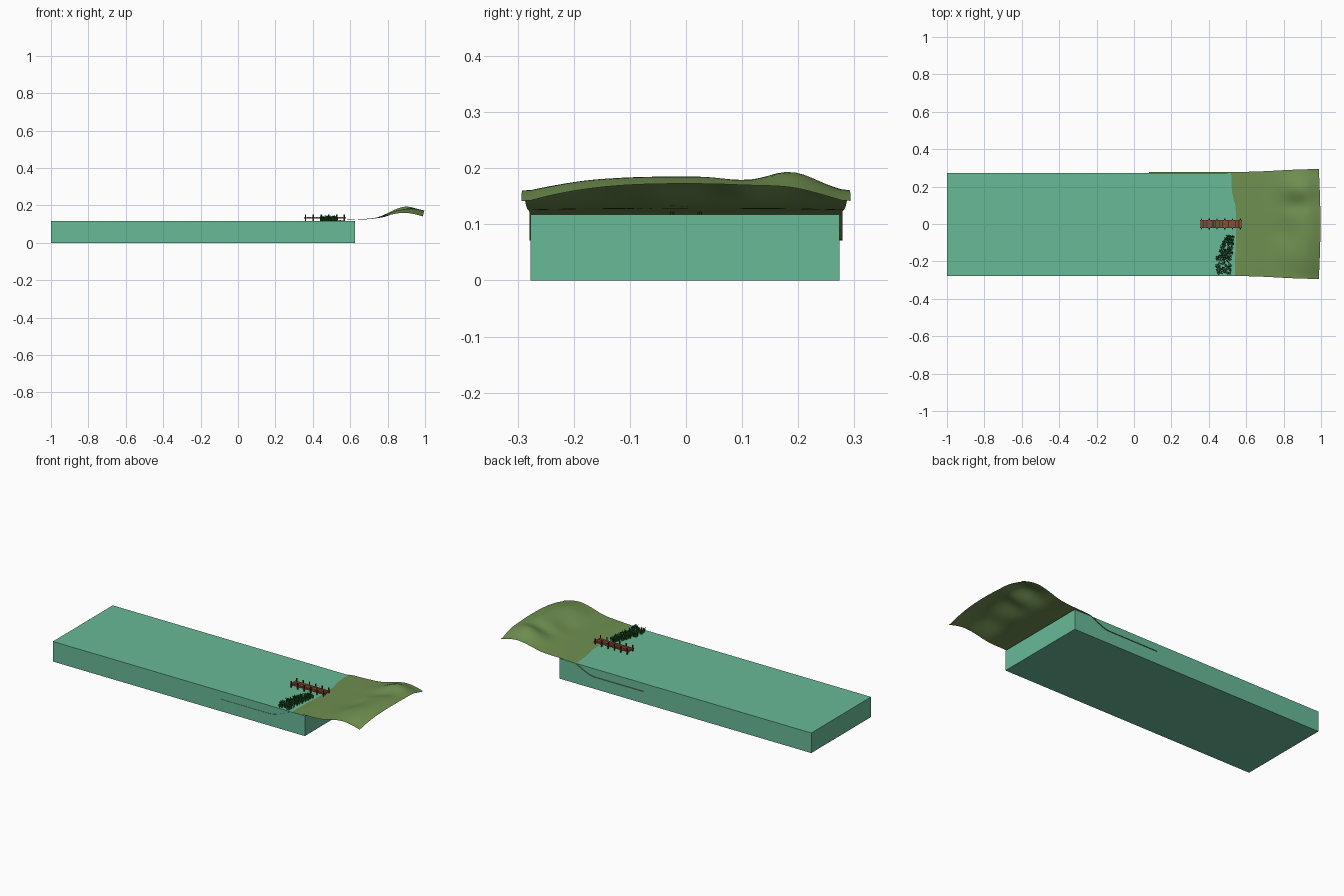
import bpy, bmesh, math, random
from mathutils import Vector, Matrix

if "Cube" in bpy.data.objects:
    bpy.data.objects.remove(bpy.data.objects["Cube"])

random.seed(4)

def material(name, rgb):
    m = bpy.data.materials.new(name)
    m.diffuse_color = (*rgb, 1)
    m.use_nodes = True
    m.node_tree.nodes["Principled BSDF"].inputs["Base Color"].default_value = m.diffuse_color
    return m

WATER = material("water_green", (0.14, 0.49, 0.31))
GRASS = material("grass_green", (0.16, 0.275, 0.08))
WOOD = material("red_wood", (0.27, 0.075, 0.035))
DARK = material("dark_wood", (0.06, 0.022, 0.014))
REED = material("reed_green", (0.025, 0.14, 0.02))

def finish(name, bm, mat):
    me = bpy.data.meshes.new(name)
    bm.to_mesh(me)
    bm.free()
    me.materials.append(mat)
    ob = bpy.data.objects.new(name, me)
    bpy.context.collection.objects.link(ob)
    return ob

def box(bm, lo, hi):
    c = [(a + b) / 2 for a, b in zip(lo, hi)]
    s = [b - a for a, b in zip(lo, hi)]
    bmesh.ops.create_cube(bm, size=1, matrix=Matrix.Translation(c) @ Matrix.Diagonal((*s, 1)))

def curve(points, x):
    # smooth interpolation through (x, value) points
    if x <= points[0][0]:
        return points[0][1]
    for (x0, v0), (x1, v1) in zip(points, points[1:]):
        if x <= x1:
            return v0 + (v1 - v0) * (x - x0) / (x1 - x0)
    return points[-1][1]

def soft(points, x, r=0.02):
    return sum(curve(points, x + r * k / 2) for k in (-2, -1, 0, 1, 2)) / 5

# water block
bm = bmesh.new()
box(bm, (-1, -0.277, 0), (0.625, 0.274, 0.117))
finish("water", bm, WATER)

# terrain sheet: lake bed, beach and hills
MIDDLE = [(0.08, .071), (.42, .071), (.48, .092), (.53, .117), (.56, .122), (.7, .129),
          (.75, .136), (.8, .154), (.86, .176), (.91, .187), (.95, .183), (1, .169)]
EDGE = [(0.08, .071), (.42, .071), (.48, .092), (.53, .117), (.56, .121), (.7, .126),
        (.75, .132), (.8, .146), (.86, .159), (.9, .161), (.95, .153), (1, .138)]
SHORE = [(-.28, 0), (-.15, .004), (-.05, .01), (0, .012), (.1, .005), (.17, -.015), (.28, -.02)]

def bump(x, y, cx, cy, rx, ry, h):
    return h * math.exp(-((x - cx) / rx) ** 2 - ((y - cy) / ry) ** 2)

def height(x, y):
    near_shore = max(0, 1 - abs(x - 0.53) / 0.15)
    xs = x - soft(SHORE, y) * near_shore
    t = min(1, abs(y) / 0.28) ** 2.6
    z = soft(MIDDLE, xs) * (1 - t) + soft(EDGE, xs) * t
    z += bump(x, y, .88, .19, .09, .055, .019)
    z += bump(x, y, .86, .10, .07, .045, -.013)
    z += bump(x, y, .80, -.04, .06, .07, -.009)
    z += bump(x, y, .83, -.17, .06, .07, .006)
    return z

NX, NY = 64, 36
bm = bmesh.new()
rows = []
for i in range(NX + 1):
    x = 0.08 + 0.91 * i / NX
    f = min(1, max(0, (x - .58) / .38))
    f = f * f * (3 - 2 * f)
    row = []
    for j in range(NY + 1):
        v = -1 + 2 * j / NY
        y = v * (0.279 + 0.014 * f)
        xe = x + 0.007 * f * math.cos(v * 1.8)
        row.append(bm.verts.new((xe, y, height(x, y))))
    rows.append(row)
for a, b in zip(rows, rows[1:]):
    for j in range(NY):
        bm.faces.new((a[j], b[j], b[j + 1], a[j + 1])).smooth = True
finish("terrain", bm, GRASS)

# dock deck planks
bm = bmesh.new()
N = 18
for i in range(N):
    x = 0.356 + i * 0.0122
    box(bm, (x, -0.021, 0.133), (x + 0.0105, 0.021, 0.138))
finish("dock_planks", bm, WOOD)

# dock side beams and cross bars
bm = bmesh.new()
for s in (-1, 1):
    box(bm, (0.354, s * 0.019 - 0.0025, 0.129), (0.577, s * 0.019 + 0.0025, 0.1345))
posts = [0.361 + 0.0415 * i for i in range(6)]
for x in posts:
    box(bm, (x - 0.003, -0.03, 0.1285), (x + 0.003, 0.03, 0.1335))
finish("dock_beams", bm, WOOD)

# dock posts
bm = bmesh.new()
for x in posts:
    for s in (-1, 1):
        bmesh.ops.create_cone(bm, cap_ends=True, segments=8, radius1=0.0038, radius2=0.0038,
                              depth=0.075, matrix=Matrix.Translation((x, s * 0.0245, 0.1145)))
finish("dock_posts", bm, DARK)

# reed tufts along the shore
bm = bmesh.new()
for n in range(190):
    y = random.uniform(-0.268, -0.062)
    u = (y + 0.27) / 0.21
    x = random.uniform(0.44 + 0.05 * max(0, u - 0.4) / 0.6, 0.515 + 0.018 * u)
    h = random.uniform(0.02, 0.03)
    for k in range(7):
        a = random.uniform(0, math.tau)
        d = Vector((math.cos(a), math.sin(a), 0))
        side = Vector((-d.y, d.x, 0)) * 0.0013
        base = Vector((x, y, 0.108)) + d * 0.001
        mid = base + d * 0.003 + Vector((0, 0, h * 0.65 + 0.008))
        tip = base + d * 0.008 + Vector((0, 0, h * random.uniform(0.85, 1.1) + 0.008))
        p = [bm.verts.new(q) for q in (base - side, base + side, mid + side, mid - side, tip)]
        bm.faces.new(p[:4])
        bm.faces.new((p[3], p[2], p[4]))
finish("reeds", bm, REED)
